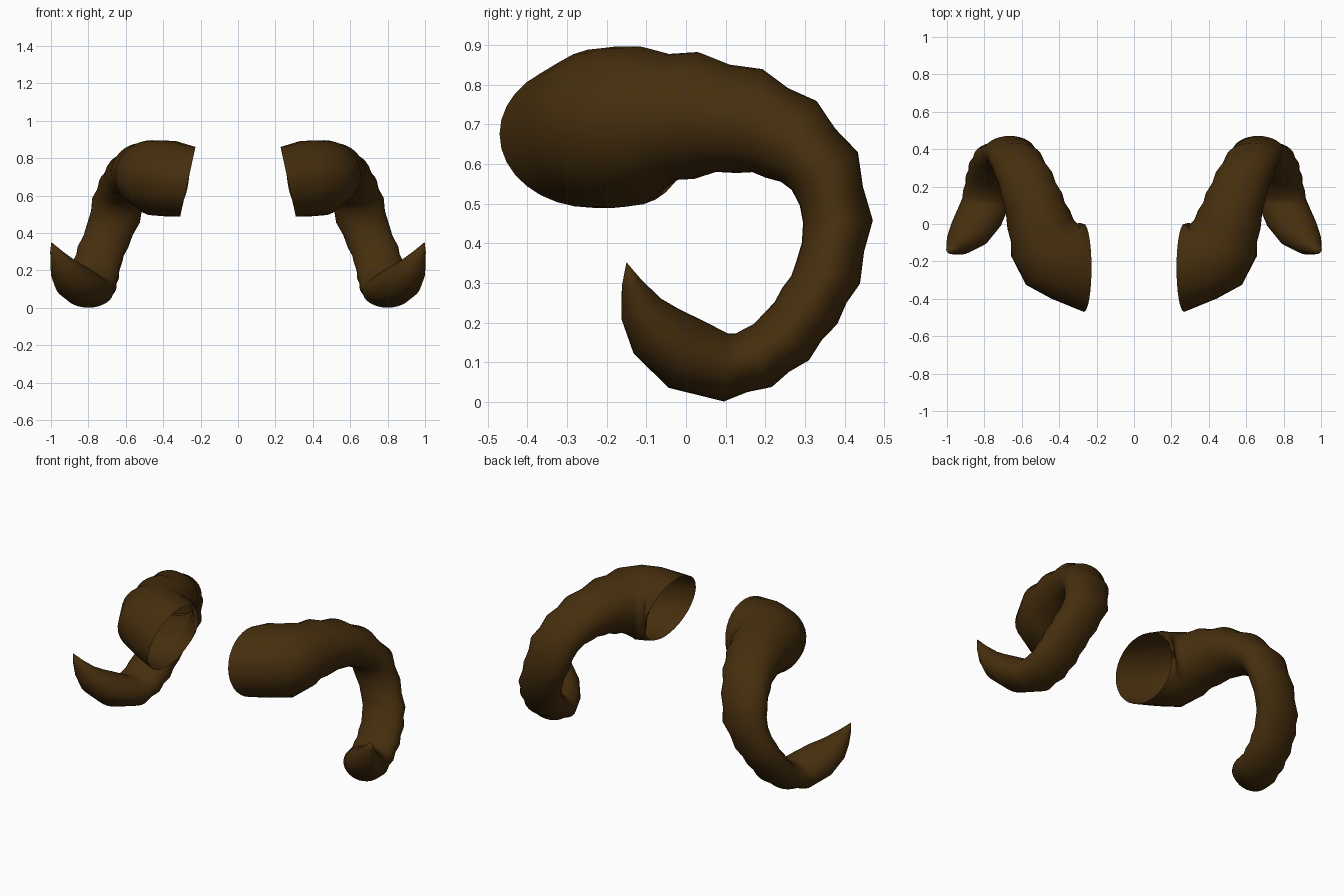
import bpy, bmesh, math
from mathutils import Vector

cube = bpy.data.objects.get("Cube")
if cube:
    bpy.data.objects.remove(cube, do_unlink=True)

SIDES = 32

mat = bpy.data.materials.new("dark brown horn")
mat.use_nodes = True
colour = (0.06, 0.027, 0.004, 1)
mat.diffuse_color = colour
bsdf = mat.node_tree.nodes["Principled BSDF"]
bsdf.inputs["Base Color"].default_value = colour
bsdf.inputs["Roughness"].default_value = 0.8

# Ridges along the horn: centre x, y, z, radius across the curl, radius sideways
RIDGES = [
    (.268, -.235, .675, .19, .235), (.353, -.2, .69, .203, .218),
    (.432, -.16, .695, .203, .22), (.472, -.095, .715, .183, .2),
    (.51, .025, .722, .16, .174), (.547, .16, .708, .135, .165),
    (.59, .265, .662, .116, .155), (.635, .35, .582, .096, .145),
    (.665, .383, .455, .088, .14), (.722, .358, .325, .085, .136),
    (.752, .312, .242, .083, .132), (.768, .252, .163, .082, .132),
    (.782, .18, .11, .081, .132), (.8, .1, .087, .086, .134),
    (.843, 0, .12, .095, .134), (.887, -.075, .178, .08, .113),
    (.928, -.113, .235, .056, .075), (.97, -.137, .3, .026, .034),
]
TIP = Vector((.998, -.15, .352))
FAN = 5  # rings that fan out from the root


def ring_frames():
    """Give centre and two axes for each ridge; past the root they lie level."""
    centres = [Vector(r[:3]) for r in RIDGES] + [TIP]
    frames = []
    for i, r in enumerate(RIDGES):
        n = centres[i + 1] - centres[i - 1] if i else Vector((1, 0, .22))
        n.normalize()
        if i < FAN:
            up = Vector((0, 0, 1))
            up = (up - n * up.dot(n)).normalized()
            across = n.cross(up)
        else:
            across = Vector((1, 0, 0))
            up = across.cross(n).normalized()
        frames.append((centres[i], up * r[3], across * r[4]))
    return frames


def build_horn(name, side):
    bm = bmesh.new()

    def add_ring(c, u, v):
        ring = []
        for k in range(SIDES):
            a = 2 * math.pi * k / SIDES
            p = c + u * math.cos(a) + v * math.sin(a)
            ring.append(bm.verts.new((p.x * side, p.y, p.z)))
        return ring

    # Ridges with a shallow groove between each pair
    frames = ring_frames()
    rings = []
    for i, f in enumerate(frames):
        rings.append(add_ring(*f))
        if 2 < i < len(frames) - 5:
            c, u, v = ((a + b) / 2 for a, b in zip(f, frames[i + 1]))
            rings.append(add_ring(c, u * .93, v * .95))

    # Skin, left open at the root
    for a, b in zip(rings, rings[1:]):
        for k in range(SIDES):
            j = (k + 1) % SIDES
            bm.faces.new((a[k], a[j], b[j], b[k]))
    # Pointed tip
    tip = bm.verts.new((TIP.x * side, TIP.y, TIP.z))
    for k in range(SIDES):
        bm.faces.new((rings[-1][k], rings[-1][(k + 1) % SIDES], tip))
    if side < 0:
        bmesh.ops.reverse_faces(bm, faces=bm.faces[:])
    for f in bm.faces:
        f.smooth = True

    mesh = bpy.data.meshes.new(name)
    bm.to_mesh(mesh)
    bm.free()
    mesh.materials.append(mat)
    bpy.context.collection.objects.link(bpy.data.objects.new(name, mesh))


build_horn("left_horn", 1)
build_horn("right_horn", -1)
